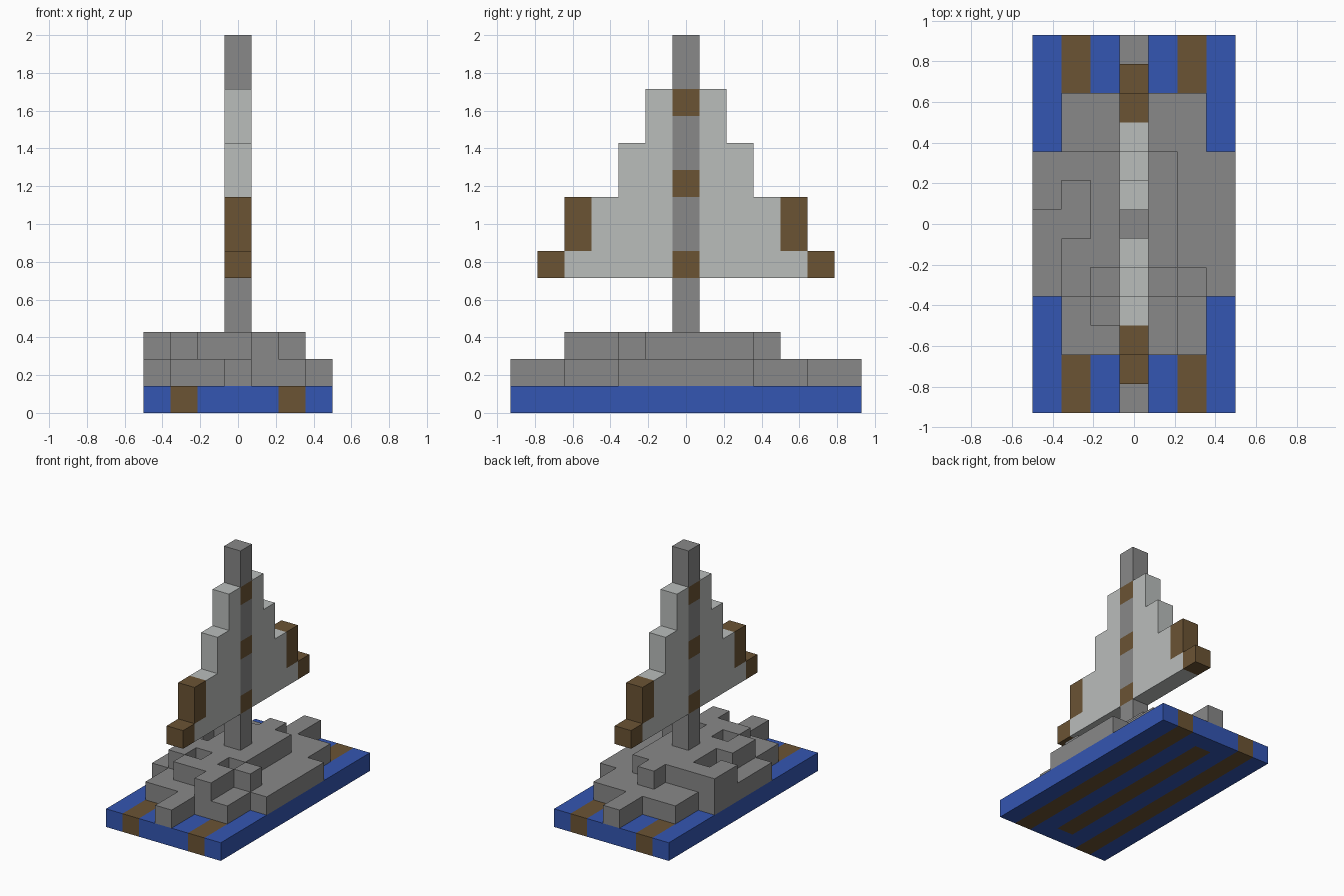
import bpy
import bmesh
from mathutils import Vector

U = 1 / 7                       # edge of one block
CENTRE = Vector((3.5, 6.5, 0))

cube = bpy.data.objects.get("Cube")
if cube:
    bpy.data.objects.remove(cube, do_unlink=True)


def make_material(name, rgb):
    mat = bpy.data.materials.new(name)
    mat.use_nodes = True
    mat.diffuse_color = (*rgb, 1)
    bsdf = next(n for n in mat.node_tree.nodes if n.type == 'BSDF_PRINCIPLED')
    bsdf.inputs["Base Color"].default_value = (*rgb, 1)
    return mat


MATERIALS = {
    "blue": make_material("blue water", (0.034, 0.093, 0.445)),
    "brown": make_material("brown wood", (0.147, 0.087, 0.034)),
    "grey": make_material("grey stone", (0.246, 0.246, 0.246)),
    "light": make_material("light grey sail", (0.49, 0.51, 0.50)),
}


def block(xs, ys, zs, colour):
    return {(x, y, z): colour for x in xs for y in ys for z in zs}


def build(name, cells, occupied):
    """Skin a set of blocks, leaving out faces that touch other blocks."""
    bm = bmesh.new()
    colours = sorted(set(cells.values()))
    for cell, colour in cells.items():
        for axis in range(3):
            for sign in (-1, 1):
                step = Vector((0, 0, 0))
                step[axis] = sign
                if tuple(int(c) for c in Vector(cell) + step) in occupied:
                    continue
                u, v = Vector((0, 0, 0)), Vector((0, 0, 0))
                u[(axis + 1) % 3], v[(axis + 2) % 3] = 0.5, 0.5
                mid = Vector(cell) + Vector((0.5, 0.5, 0.5)) + step / 2 - CENTRE
                corners = [mid - u - v, mid + u - v, mid + u + v, mid - u + v]
                if sign < 0:
                    corners.reverse()
                face = bm.faces.new([bm.verts.new(c * U) for c in corners])
                face.material_index = colours.index(colour)
    bmesh.ops.remove_doubles(bm, verts=bm.verts[:], dist=0.001)
    bmesh.ops.dissolve_limit(bm, angle_limit=0.01, verts=bm.verts[:],
                             edges=bm.edges[:], delimit={'MATERIAL'})
    mesh = bpy.data.meshes.new(name)
    bm.to_mesh(mesh)
    bm.free()
    for colour in colours:
        mesh.materials.append(MATERIALS[colour])
    bpy.context.collection.objects.link(bpy.data.objects.new(name, mesh))


# Base slab with two long wooden stripes and a shorter middle one
base = block(range(7), range(13), [0], "blue")
base |= block([1, 5], range(13), [0], "brown")
base |= block([3], range(1, 12), [0], "brown")

# Stepped lower stone tier
lower_tier = block([3], range(13), [1], "grey")
lower_tier |= block(range(1, 6), range(2, 11), [1], "grey")
lower_tier |= block(range(7), range(4, 9), [1], "grey")

# Rough upper stone tier, rows from front to back
ROWS = ["....#..",
        "..###..",
        ".#.#.#.",
        ".####..",
        "..###..",
        "#.###..",
        "#####..",
        "...#..."]
upper_tier = {(x, y + 2, 2): "grey" for y, row in enumerate(ROWS)
              for x, mark in enumerate(row) if mark == "#"}

# Mast with three wooden bands
mast = block([3], [6], range(3, 14), "grey")
mast |= block([3], [6], [5, 8, 11], "brown")

# Sail narrowing upwards: half width and levels, with wooden tips low down
sail = {}
for half, levels, tipped in [(5, [5], True), (4, [6, 7], True),
                             (2, [8, 9], False), (1, [10, 11], False)]:
    for side in (-1, 1):
        for d in range(1, half + 1):
            colour = "brown" if tipped and d == half else "light"
            sail |= block([3], [6 + side * d], levels, colour)

parts = {"base": base, "lower_stone_tier": lower_tier,
         "upper_stone_tier": upper_tier, "mast": mast, "sail": sail}
occupied = set().union(*parts.values())
for name, cells in parts.items():
    build(name, cells, occupied)
